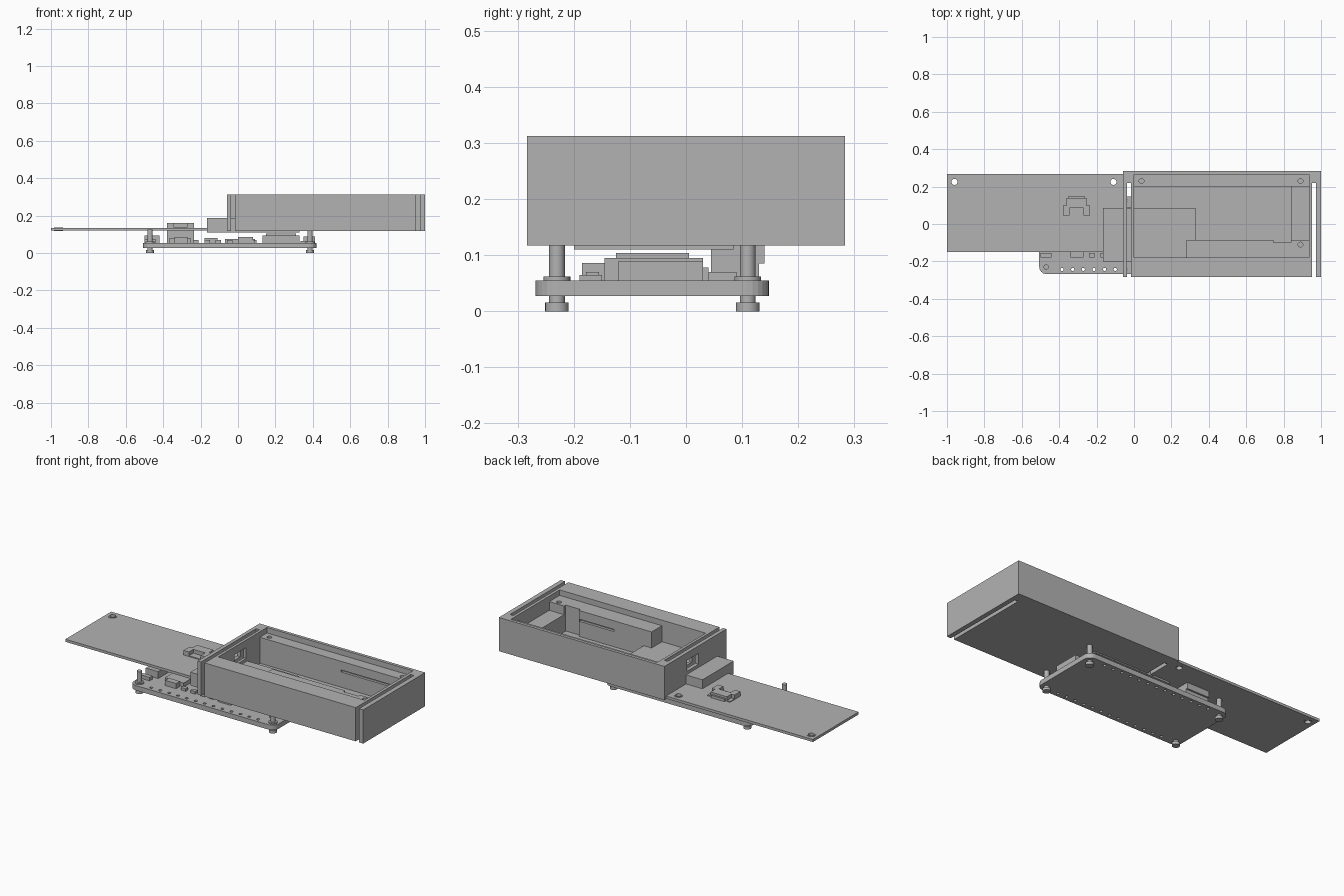
import bpy, bmesh
from mathutils import Vector

default = bpy.data.objects.get("Cube")
if default:
    bpy.data.objects.remove(default, do_unlink=True)

grey = bpy.data.materials.new("plain grey")
grey.use_nodes = True
colour = (0.45, 0.45, 0.45, 1)
grey.diffuse_color = colour
grey.node_tree.nodes["Principled BSDF"].inputs["Base Color"].default_value = colour


def finish(name, bm):
    mesh = bpy.data.meshes.new(name)
    bm.to_mesh(mesh)
    bm.free()
    mesh.materials.append(grey)
    obj = bpy.data.objects.new(name, mesh)
    bpy.context.collection.objects.link(obj)
    return obj


def box(name, xs, ys, zs, corner=0):
    """Box between limits, optionally with rounded upright corners."""
    bm = bmesh.new()
    bmesh.ops.create_cube(bm, size=1)
    for v in bm.verts:
        v.co = Vector(r[0] if c < 0 else r[1] for c, r in zip(v.co, (xs, ys, zs)))
    if corner:
        upright = [e for e in bm.edges
                   if abs(e.verts[0].co.z - e.verts[1].co.z) > 1e-4]
        bmesh.ops.bevel(bm, geom=upright, offset=corner, segments=6,
                        profile=0.5, affect='EDGES')
    return finish(name, bm)


def cylinder(name, x, y, zs, r, sides=24):
    bm = bmesh.new()
    bmesh.ops.create_cone(bm, cap_ends=True, segments=sides, radius1=r,
                          radius2=r, depth=zs[1] - zs[0])
    bmesh.ops.translate(bm, verts=bm.verts, vec=(x, y, sum(zs) / 2))
    obj = finish(name, bm)
    for p in obj.data.polygons:
        p.use_smooth = abs(p.normal.z) < 0.5
    return obj


def cut(obj, cutters):
    """Subtract the cutters one by one, then remove them."""
    for c in cutters:
        c.hide_render = True
        m = obj.modifiers.new("cut", 'BOOLEAN')
        m.operation, m.solver, m.object = 'DIFFERENCE', 'EXACT', c
        bpy.context.view_layer.objects.active = obj
        bpy.ops.object.modifier_apply(modifier=m.name)
        bpy.data.objects.remove(c, do_unlink=True)


# Open case: lid recess, deep pockets, shelf and through slots
case = box("case", (-.06, 1), (-.283, .283), (.117, .312))
through = (0, .5)
cut(case, [
    box("lid_recess", (0, .935), (-.18, .265), (.28, .5)),
    box("main_pocket", (0, .84), (-.085, .2), (.13, .5)),
    box("front_pocket", (0, .28), (-.18, -.08), (.13, .5)),
    box("end_pocket", (.83, .935), (-.085, .2), (.23, .5)),
    box("ledge_notch", (.745, .84), (-.1, -.08), (.13, .5)),
    box("end_slot", (.952, .973), (-.4, .22), through),
    box("inner_slot", (-.038, -.016), (-.4, .22), through),
    box("side_window", (-.1, .02), (-.03, .075), (.205, .268)),
    box("back_slit", (.52, .83), (.19, .215), (.218, .23)),
    box("front_slit", (.52, .74), (-.1, -.075), (.218, .23)),
])
cut(case, [cylinder("screw_hole", x, y, (.2, .35), .013)
           for x, y in ((.04, .23), (.89, .23), (.89, -.11))])

# Block passing through the end wall of the case
box("battery_block", (-.165, .33), (-.2, .085), (.11, .187))

# Long side plate with two holes
plate = box("side_plate", (-1, -.06), (-.15, .268), (.12, .135))
cut(plate, [cylinder("plate_hole", x, .225, through, .016) for x in (-.96, -.11)])
for x in (-.96, -.11):
    ring = cylinder("plate_hole_ring", x, .225, (.119, .138), .024)
    cut(ring, [cylinder("ring_hole", x, .225, through, .016)])

# Notched connector through the plate
plug = box("connector", (-.38, -.235), (.045, .14), (.085, .162))
cut(plug, [box("mouth", (-.345, -.27), (.0, .085), (.14, .3)),
           box("left_notch", (-.4, -.36), (.1, .2), (.14, .3)),
           box("right_notch", (-.255, -.2), (.1, .2), (.14, .3))])
box("connector_back", (-.35, -.265), (.13, .15), (.135, .15))

# Circuit board with pin rows
board = box("circuit_board", (-.507, .42), (-.268, .148), (.027, .055), .04)
cut(board, [cylinder("pin_hole", -.385 + i * .057, y, (0, .1), .009, 8)
            for y in (-.243, .125) for i in range(13)])

# Screws and standoffs at the board corners
for x in (-.47, .385):
    for y in (-.23, .11):
        cylinder("standoff", x, y, (.012, .125), .014)
        cylinder("screw_head", x, y, (0, .016), .021)
        cylinder("washer", x, y, (.055, .062), .024)

# Chips and sockets on the board
parts = {
    "main_chip": ((.13, .33), (-.145, .03), (.055, .095)),
    "main_chip_cover": ((.15, .31), (-.125, .005), (.095, .104)),
    "end_socket": ((.35, .412), (-.12, .03), (.055, .09)),
    "end_pad": ((.335, .36), (-.19, -.15), (.055, .065)),
    "cable_socket": ((-.5, -.42), (-.13, -.02), (.055, .095)),
    "front_switch": ((-.34, -.27), (-.18, -.145), (.055, .085)),
    "wide_chip": ((-.37, -.25), (-.14, .04), (.055, .078)),
    "plug_socket": ((-.38, -.235), (.045, .13), (.055, .108)),
    "mid_chip": ((-.18, -.11), (-.11, .0), (.055, .08)),
    "long_chip": ((-.07, .09), (-.14, .02), (.055, .075)),
    "square_chip": ((.0, .08), (-.185, -.145), (.055, .086)),
    "back_chip": ((-.05, .1), (.04, .09), (.055, .07)),
    "edge_part": ((-.5, -.44), (-.18, -.155), (.055, .075)),
}
for name, limits in parts.items():
    box(name, *limits)
for i in range(6):
    x = -.24 + i * .06
    box("small_part", (x, x + .03), (-.178, -.155), (.055, .07))
    box("small_back_part", (x, x + .03), (.05, .075), (.055, .068))
